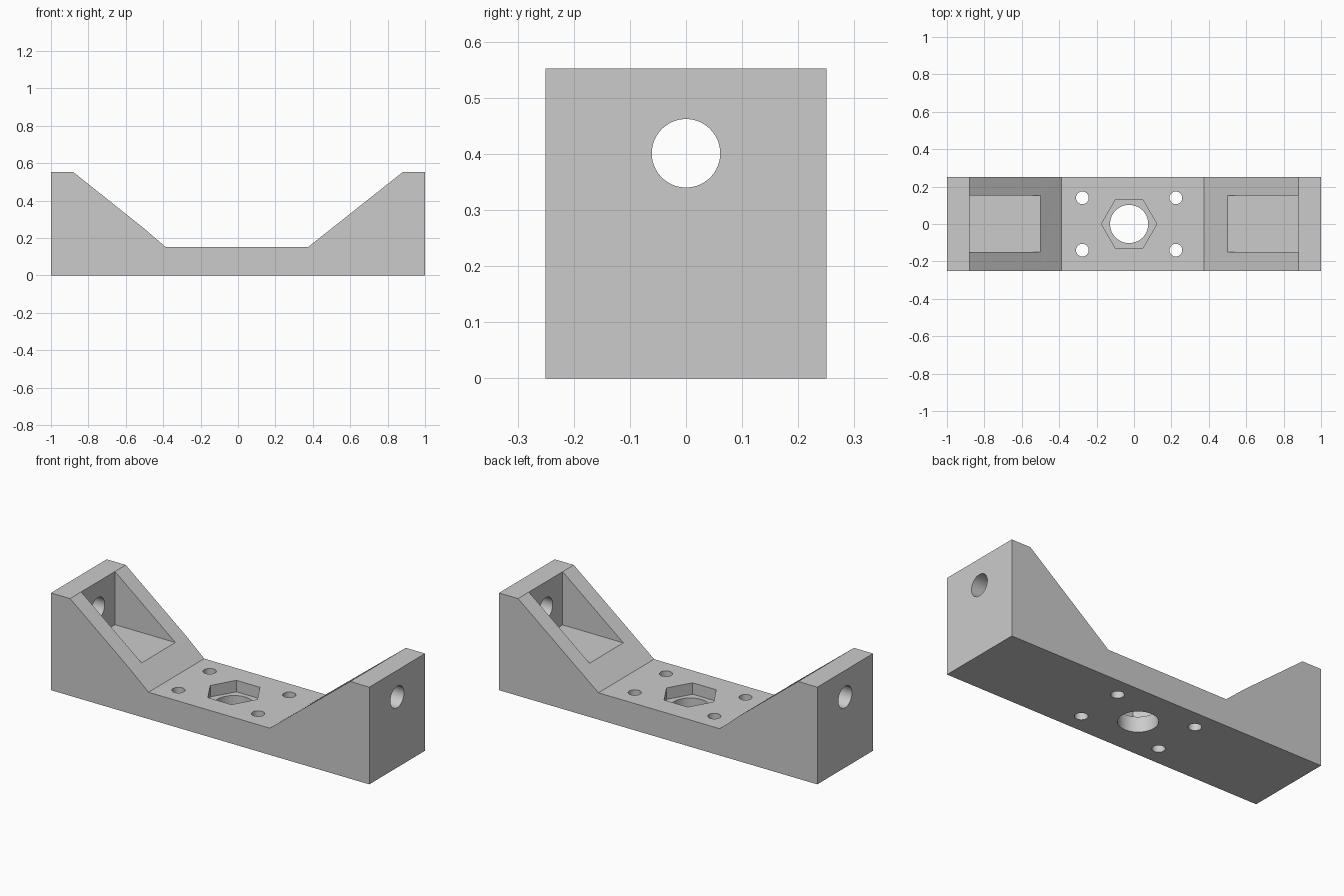
import bpy, bmesh, math
from mathutils import Matrix

if "Cube" in bpy.data.objects:
    bpy.data.objects.remove(bpy.data.objects["Cube"])

grey = bpy.data.materials.new("light_grey")
grey.diffuse_color = (0.6, 0.6, 0.6, 1)
grey.use_nodes = True
grey.node_tree.nodes["Principled BSDF"].inputs["Base Color"].default_value = grey.diffuse_color


def make_object(name, bm):
    bmesh.ops.recalc_face_normals(bm, faces=bm.faces)
    mesh = bpy.data.meshes.new(name)
    bm.to_mesh(mesh)
    bm.free()
    mesh.materials.append(grey)
    ob = bpy.data.objects.new(name, mesh)
    bpy.context.collection.objects.link(ob)
    return ob


def prism(name, profile, y0, y1):
    """Extrude an x-z profile along y."""
    bm = bmesh.new()
    face = bm.faces.new([bm.verts.new((x, y0, z)) for x, z in profile])
    ext = bmesh.ops.extrude_face_region(bm, geom=[face])
    verts = [v for v in ext["geom"] if isinstance(v, bmesh.types.BMVert)]
    bmesh.ops.translate(bm, verts=verts, vec=(0, y1 - y0, 0))
    return make_object(name, bm)


def rod(name, sides, radius, depth, loc, rot=Matrix()):
    bm = bmesh.new()
    bmesh.ops.create_cone(bm, cap_ends=True, segments=sides, radius1=radius,
                          radius2=radius, depth=depth,
                          matrix=Matrix.Translation(loc) @ rot)
    return make_object(name, bm)


# Bracket body: flat base with sloped cheeks rising to both ends
body = prism("bracket_body", [
    (-1, 0), (1, 0), (1, 0.552), (0.88, 0.552), (0.375, 0.152),
    (-0.387, 0.152), (-0.503, 0.252), (-0.88, 0.552), (-1, 0.552)],
    -0.25, 0.25)

cutters = []
# Pockets between the cheeks at each end
for s, side in ((-1, "left"), (1, "right")):
    cutters.append(prism(side + "_pocket_cutter", [
        (s * 0.88, 0.25), (s * 0.498, 0.25), (s * 0.498, 0.8), (s * 0.88, 0.8)],
        -0.15, 0.153))

# Axle hole through both end walls
cutters.append(rod("axle_hole_cutter", 64, 0.061, 2.4, (0, 0, 0.401),
                   Matrix.Rotation(math.pi / 2, 4, 'Y')))

# Centre bore with a hexagonal nut recess
cutters.append(rod("centre_bore_cutter", 64, 0.102, 1, (-0.026, 0, 0)))
cutters.append(rod("nut_recess_cutter", 6, 0.148, 0.4, (-0.026, 0, 0.287),
                   Matrix.Rotation(math.pi / 2, 4, 'Z')))

# Four screw holes
for x in (-0.276, 0.224):
    for y in (-0.14, 0.14):
        cutters.append(rod("screw_hole_cutter", 32, 0.034, 1, (x, y, 0)))

for c in cutters:
    mod = body.modifiers.new(c.name, 'BOOLEAN')
    mod.operation = 'DIFFERENCE'
    mod.solver = 'EXACT'
    mod.object = c

# Bake the cuts and remove the cutters
bpy.context.view_layer.objects.active = body
body.select_set(True)
for name in [m.name for m in body.modifiers]:
    bpy.ops.object.modifier_apply(modifier=name)
for c in cutters:
    bpy.data.objects.remove(c)
bpy.ops.object.shade_smooth_by_angle(angle=math.radians(30))
